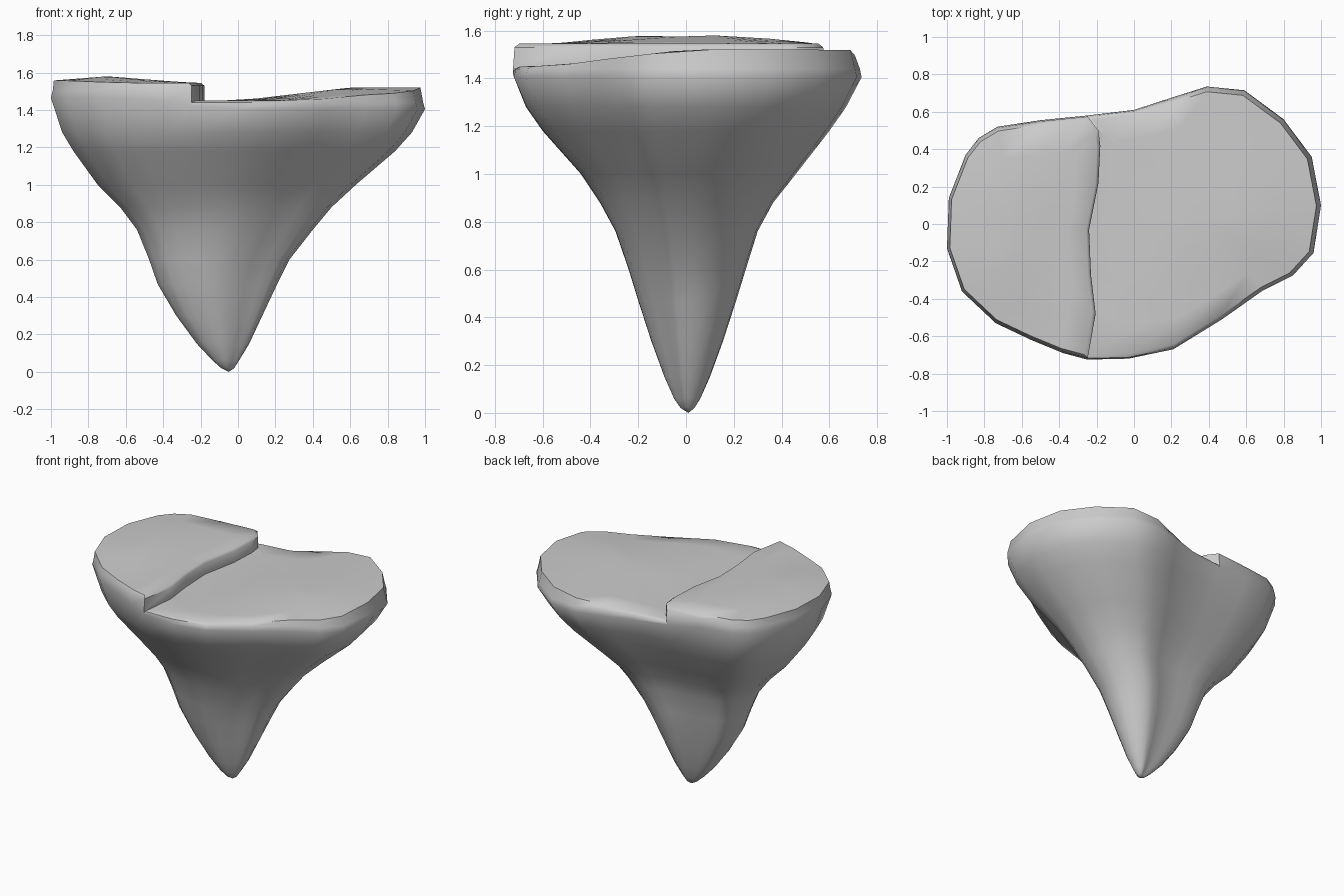
import bpy, bmesh

if "Cube" in bpy.data.objects:
    bpy.data.objects.remove(bpy.data.objects["Cube"])

# Top outline, counter-clockwise; the step crosses it at indices A (back) and B (front)
OUT = [(1, .1), (.95, .36), (.8, .56), (.59, .715), (.39, .735), (.2, .675), (0, .61),
       (-.25, .58), (-.5, .555), (-.73, .52), (-.83, .46), (-.9, .37), (-.99, .14),
       (-1, -.13), (-.92, -.36), (-.74, -.53), (-.55, -.62), (-.38, -.69), (-.25, -.725),
       (-.03, -.72), (.21, -.67), (.47, -.51), (.69, -.355), (.85, -.275), (.96, -.155)]
A, B, N = 7, 18, len(OUT)
STEP = [(-.19, .5), (-.18, .42), (-.19, .22), (-.24, -.03), (-.23, -.27), (-.205, -.48)]

# Body sections: z, xmin, xmax, ymin, ymax
SECTIONS = [(1.28, -.94, .93, -.67, .67), (1.18, -.88, .84, -.6, .6), (1.0, -.75, .63, -.44, .46),
            (.88, -.63, .5, -.36, .365), (.76, -.54, .4, -.295, .3), (.6, -.475, .275, -.24, .25),
            (.47, -.43, .21, -.2, .21), (.3, -.33, .13, -.145, .155), (.15, -.22, .06, -.09, .1),
            (.06, -.135, .005, -.05, .06), (.02, -.09, -.02, -.022, .035)]


def clamp(t):
    return max(0.0, min(1.0, t))


def smooth(t):
    t = clamp(t)
    return t * t * (3 - 2 * t)


def rim_z(x):
    return 1.405 + .06 * smooth((-.05 - x) / .55)


def left_z(x, y):
    return 1.545 + .035 * clamp(1 - abs(x + .7) / .45) * clamp(1.6 - abs(y) / .35)


def right_z(x, y):
    return 1.45 + .07 * clamp(x / .6) * clamp((y + .6) / .6)


bm = bmesh.new()


def bridge(a, b, closed=True):
    n = len(a)
    for i in range(n if closed else n - 1):
        j = (i + 1) % n
        vs = list(dict.fromkeys([a[i], a[j], b[j], b[i]]))
        if len(vs) > 2:
            bm.faces.new(vs)


def fan(ring, tip):
    for i in range(len(ring)):
        bm.faces.new((ring[i], ring[(i + 1) % len(ring)], tip))


# Tapering rock body
rim = [bm.verts.new((x, y, rim_z(x))) for x, y in OUT]
prev = rim
for z, x0, x1, y0, y1 in SECTIONS:
    ring = [bm.verts.new((x0 + (x + 1) / 2 * (x1 - x0),
                          y0 + (y + .725) / 1.46 * (y1 - y0), z)) for x, y in OUT]
    bridge(ring, prev)
    prev = ring
fan(prev, bm.verts.new((-.05, .01, 0)))


# One half of the top: outer wall, rounded edge and gently domed surface
def plateau(ids, step, centre, height, edge, step_drop, scales):
    n = len(ids)
    cx, cy = centre
    pts = [OUT[i] for i in ids] + step
    top = []
    for k, (x, y) in enumerate(pts):
        on_step = k >= n
        s = 1 if on_step else .99
        z = height(x, y) - step_drop if on_step else edge(x)
        top.append(bm.verts.new((x * s, y * s, z)))
    bridge([rim[i] for i in ids], top[:n], False)
    last = top
    for s in scales:
        ring = []
        for x, y in pts:
            px, py = cx + (x - cx) * s, cy + (y - cy) * s
            ring.append(bm.verts.new((px, py, height(px, py))))
        bridge(last, ring)
        last = ring
    fan(last, bm.verts.new((cx, cy, height(cx, cy))))
    return top, n


left_ids = list(range(A, B + 1))
right_ids = list(range(B, N)) + list(range(0, A + 1))
lt, ln = plateau(left_ids, STEP[::-1], (-.62, -.06), left_z,
                 lambda x: 1.505 + .025 * clamp((x + 1) / .75), .015, (.96, .7, .35))
rt, rn = plateau(right_ids, STEP, (.38, .04), right_z,
                 lambda x: 1.44, 0, (.96, .75, .5, .25))

# Riser between the two levels
hi = [lt[0]] + lt[ln:][::-1] + [lt[ln - 1]]
lo = [rt[rn - 1]] + rt[rn:] + [rt[0]]
bridge(hi, lo, False)
for i, a, b in ((A, hi[0], lo[0]), (B, hi[-1], lo[-1])):
    bm.faces.new((rim[i], a, b))

bmesh.ops.recalc_face_normals(bm, faces=bm.faces)
me = bpy.data.meshes.new("floating_rock")
bm.to_mesh(me)
bm.free()
rock = bpy.data.objects.new("floating_rock", me)
bpy.context.collection.objects.link(rock)
bpy.context.view_layer.objects.active = rock
rock.select_set(True)
bpy.ops.object.shade_smooth_by_angle(angle=0.85)
